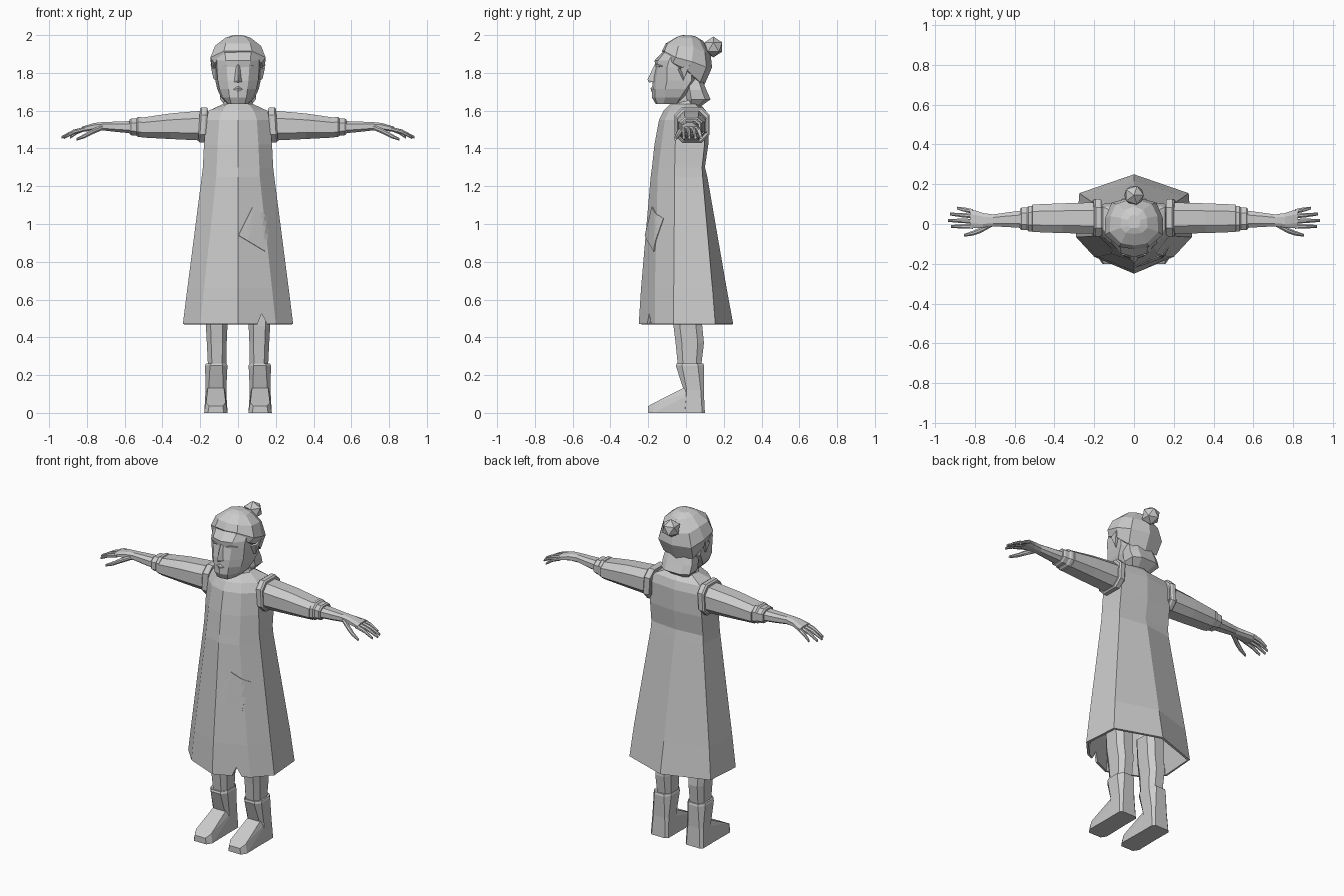
import bpy, bmesh, math
from mathutils import Vector
from mathutils.bvhtree import BVHTree

grey = bpy.data.materials.new("plain_grey")
grey.diffuse_color = (0.6, 0.6, 0.6, 1)


def finish(name, bm, mirror=False, fix=True):
    if fix:
        bmesh.ops.recalc_face_normals(bm, faces=bm.faces)
    me = bpy.data.meshes.new(name)
    bm.to_mesh(me)
    bm.free()
    me.materials.append(grey)
    ob = bpy.data.objects.new(name, me)
    bpy.context.collection.objects.link(ob)
    if mirror:
        m = ob.modifiers.new("mirror", 'MIRROR')
        m.use_mirror_merge = False
    return ob


def loft(name, rings, mirror=False, bottom=True, top=True):
    """Skin a stack of equal-length rings."""
    bm = bmesh.new()
    vs = [[bm.verts.new(p) for p in r] for r in rings]
    n = len(vs[0])
    for a, b in zip(vs, vs[1:]):
        for j in range(n):
            k = (j + 1) % n
            bm.faces.new((a[j], a[k], b[k], b[j]))
    if bottom:
        bm.faces.new(vs[0][::-1])
    if top:
        bm.faces.new(vs[-1])
    return finish(name, bm, mirror, bottom and top)


def hull(name, pts, mirror=False):
    bm = bmesh.new()
    for p in pts:
        bm.verts.new(p)
    bmesh.ops.convex_hull(bm, input=bm.verts)
    return finish(name, bm, mirror)


def sym(half):
    """Close a half ring (front centre to back centre) by reflecting it."""
    return half + [(-p[0], *p[1:]) for p in half[-2:0:-1]]


def level(z, *half):
    return sym([(x, y, z) for x, y in half])


def cham(a0, a1, b0, b1, c=0.25):
    """Chamfered rectangle as 2D points."""
    u, v = (a1 - a0) * c, (b1 - b0) * c
    return [(a0 + u, b0), (a1 - u, b0), (a1, b0 + v), (a1, b1 - v),
            (a1 - u, b1), (a0 + u, b1), (a0, b1 - v), (a0, b0 + v)]


def along_x(x, y0, y1, z0, z1, c=0.25, lean=0):
    zm = (z0 + z1) / 2
    return [(x + lean * (zm - z), y, z) for y, z in cham(y0, y1, z0, z1, c)]


def along_z(z, x0, x1, y0, y1, c=0.22):
    return [(x, y, z) for x, y in cham(x0, x1, y0, y1, c)]


# Dress: hollow flared shell
dress = loft("dress", [
    level(0.47, (0, -.25), (.2, -.165), (.292, -.065), (.275, .155), (0, .25)),
    level(0.66, (0, -.238), (.18, -.165), (.268, -.065), (.255, .14), (0, .215)),
    level(1.25, (0, -.187), (.115, -.15), (.192, -.06), (.178, .088), (0, .113)),
    level(1.30, (0, -.18), (.113, -.145), (.186, -.06), (.175, .085), (0, .1)),
    level(1.42, (0, -.167), (.108, -.13), (.18, -.057), (.175, .098), (0, .118)),
    level(1.55, (0, -.143), (.1, -.112), (.17, -.05), (.168, .1), (0, .118)),
    level(1.60, (0, -.118), (.085, -.09), (.155, -.03), (.155, .085), (0, .105)),
    level(1.635, (0, -.085), (.055, -.065), (.08, 0), (.075, .05), (0, .075)),
], bottom=False)
bm = bmesh.new()
bm.from_mesh(dress.data)
surface = BVHTree.FromBMesh(bm)
bm.free()
s = dress.modifiers.new("thickness", 'SOLIDIFY')
s.thickness, s.offset = 0.014, -1

# Torn notch at the front hem
tear = hull("tear_cutter", [(x, y, z) for y in (-.4, -.05)
                            for x, z in ((.095, .45), (.165, .45), (.125, .525))])
tear.hide_render = True
tear.hide_viewport = True
b = dress.modifiers.new("tear", 'BOOLEAN')
b.operation, b.object, b.solver = 'DIFFERENCE', tear, 'EXACT'

# Sewn patch draped on the skirt
c = [Vector(p) for p in ((.003, .94), (.145, .855), (.175, 1.03), (.078, 1.09))]
N = 6
bm = bmesh.new()
grid = []
for i in range(N + 1):
    row = []
    for j in range(N + 1):
        p = c[0].lerp(c[1], i / N).lerp(c[3].lerp(c[2], i / N), j / N)
        hit = surface.ray_cast(Vector((p.x, -1, p.y)), Vector((0, 1, 0)))
        row.append(bm.verts.new(hit[0] + Vector((0, -.006, 0))))
    grid.append(row)
for i in range(N):
    for j in range(N):
        bm.faces.new((grid[i][j], grid[i + 1][j], grid[i + 1][j + 1], grid[i][j + 1]))
patch = finish("patch", bm, fix=False)
s = patch.modifiers.new("thickness", 'SOLIDIFY')
s.thickness, s.offset = 0.008, -1

# Collar and neck
def collar_ring(z, k):
    half = [(0, -.085), (.05, -.07), (.08, -.005), (.065, .06), (0, .08)]
    return sym([(x * k, y * k, z + y * .25) for x, y in half])


loft("collar", [collar_ring(1.60, 1.05), collar_ring(1.635, 1.0), collar_ring(1.652, .9)])
loft("neck", [along_z(1.60, -.06, .06, -.06, .06), along_z(1.72, -.06, .06, -.07, .05)])

# Sleeves, shoulder bands, cuffs and forearms
loft("shoulder_band", [along_x(x, -.062 + d, .125 - d, 1.432 + d, 1.618 - d, .22, .06)
                       for x, d in ((.165, .006), (.175, 0), (.198, 0), (.206, .008))], True)
loft("sleeve", [along_x(.16, -.048, .11, 1.44, 1.6), along_x(.21, -.048, .108, 1.443, 1.598),
                along_x(.36, -.046, .104, 1.45, 1.585), along_x(.51, -.04, .098, 1.458, 1.563)], True)
loft("cuff", [along_x(.505, -.03, .085, 1.468, 1.555), along_x(.512, -.037, .092, 1.46, 1.567),
              along_x(.53, -.037, .09, 1.462, 1.567), along_x(.538, -.03, .084, 1.468, 1.558),
              along_x(.566, -.03, .082, 1.47, 1.558), along_x(.574, -.024, .076, 1.476, 1.552)], True)
loft("forearm", [along_x(.56, -.02, .068, 1.48, 1.545), along_x(.64, -.015, .058, 1.487, 1.542),
                 along_x(.71, -.012, .048, 1.495, 1.54), along_x(.76, -.018, .055, 1.495, 1.535),
                 along_x(.825, -.022, .076, 1.488, 1.516)], True)

# Fingers: start y, tip y, tip x
for k, (y0, y1, xt) in enumerate(((-.012, -.012, .92), (.014, .018, .935), (.04, .05, .925), (.063, .08, .89))):
    ring = []
    for t, w, z in ((0, .012, 1.503), (.5, .011, 1.488), (1, .007, 1.458)):
        x, y = .81 + (xt - .81) * t, y0 + (y1 - y0) * t
        ring.append(along_x(x, y - w, y + w, z - w, z + w, .3))
    loft("finger_%d" % (k + 1), ring, True)
loft("thumb", [along_x(x, y - w, y + w, z - w, z + w, .3) for x, y, z, w in
               ((.715, 0, 1.513, .014), (.775, -.033, 1.487, .014), (.81, -.046, 1.467, .012),
                (.855, -.057, 1.448, .007))], True)

# Legs and boots
loft("leg", [along_z(.2, .065, .158, -.035, .08), along_z(.27, .062, .16, -.045, .083),
             along_z(.37, .06, .165, -.055, .095), along_z(.46, .056, .17, -.066, .086),
             along_z(.60, .05, .175, -.07, .085)], True)
loft("boot_shaft", [along_z(.0, .058, .178, -.02, .1, .12), along_z(.12, .062, .172, -.012, .094, .15),
                    along_z(.25, .056, .174, -.054, .096), along_z(.262, .06, .17, -.05, .092)], True)
hull("boot_foot", [(x, y, z) for y, z, a, w in
                   ((.08, 0, .118, .058), (.06, .12, .117, .054), (-.008, .135, .117, .042),
                    (-.06, .095, .117, .045), (-.17, 0, .117, .062), (-.165, .055, .117, .052),
                    (-.2, 0, .117, .042), (-.2, .036, .117, .036))
                   for x in (a - w, a + w)], True)

# Head
loft("head", [
    level(1.635, (0, -.16), (.035, -.152), (.05, -.12), (.055, -.05), (0, -.02)),
    level(1.67, (0, -.18), (.045, -.165), (.08, -.11), (.09, -.03), (0, .02)),
    level(1.715, (0, -.178), (.05, -.163), (.098, -.11), (.11, 0), (0, .06)),
    level(1.76, (0, -.176), (.055, -.16), (.107, -.1), (.12, .03), (0, .08)),
    level(1.83, (0, -.16), (.06, -.148), (.112, -.1), (.125, .03), (0, .1)),
    level(1.865, (0, -.167), (.065, -.148), (.112, -.09), (.125, .03), (0, .1)),
    level(1.92, (0, -.115), (.07, -.105), (.11, -.06), (.11, .03), (0, .1))])
hull("nose", [(0, -.165, 1.845), (0, -.204, 1.765), (0, -.196, 1.75), (.024, -.165, 1.752),
              (-.024, -.165, 1.752), (.01, -.155, 1.84), (-.01, -.155, 1.84)])
hull("lips", [(0, -.188, 1.718), (.034, -.165, 1.71), (-.034, -.165, 1.71),
              (0, -.178, 1.73), (0, -.182, 1.698), (0, -.15, 1.71)])
hull("eyelid", [(x, y + d, z) for x, y, z in ((.03, -.162, 1.836), (.058, -.157, 1.846), (.088, -.13, 1.836),
                                              (.058, -.155, 1.83)) for d in (0, .02)], True)
hull("ear", [(.115, -.045, 1.82), (.115, .02, 1.84), (.115, -.015, 1.76), (.142, -.03, 1.825),
             (.145, .02, 1.845), (.13, -.01, 1.768)], True)

# Hair cap, nape hair and bun
loft("hair_cap", [
    sym([(0, -.112, 1.895), (.07, -.108, 1.89), (.125, -.07, 1.852), (.136, 0, 1.82),
         (.1, .075, 1.75), (0, .095, 1.73)]),
    sym([(0, -.127, 1.915), (.075, -.115, 1.915), (.146, -.055, 1.882), (.145, .03, 1.86),
         (.112, .108, 1.83), (0, .138, 1.83)]),
    sym([(0, -.108, 1.955), (.065, -.098, 1.955), (.122, -.04, 1.943), (.118, .04, 1.935),
         (.09, .1, 1.91), (0, .13, 1.9)]),
    sym([(0, -.05, 1.99), (.04, -.045, 1.99), (.068, -.02, 1.985), (.065, .03, 1.985),
         (.045, .07, 1.975), (0, .09, 1.97)]),
    sym([(0, -.02, 2.0), (.015, -.02, 2.0), (.03, -.01, 1.998), (.03, .02, 1.998),
         (.02, .04, 1.996), (0, .045, 1.996)])])
loft("nape_hair", [along_z(1.62, -.06, .06, .01, .075), along_z(1.66, -.095, .095, 0, .13),
                   along_z(1.71, -.098, .098, -.005, .108), along_z(1.78, -.085, .085, -.01, .08)])
bm = bmesh.new()
bmesh.ops.create_icosphere(bm, subdivisions=1, radius=.055)
bmesh.ops.translate(bm, verts=bm.verts, vec=(0, .145, 1.937))
finish("hair_bun", bm)
